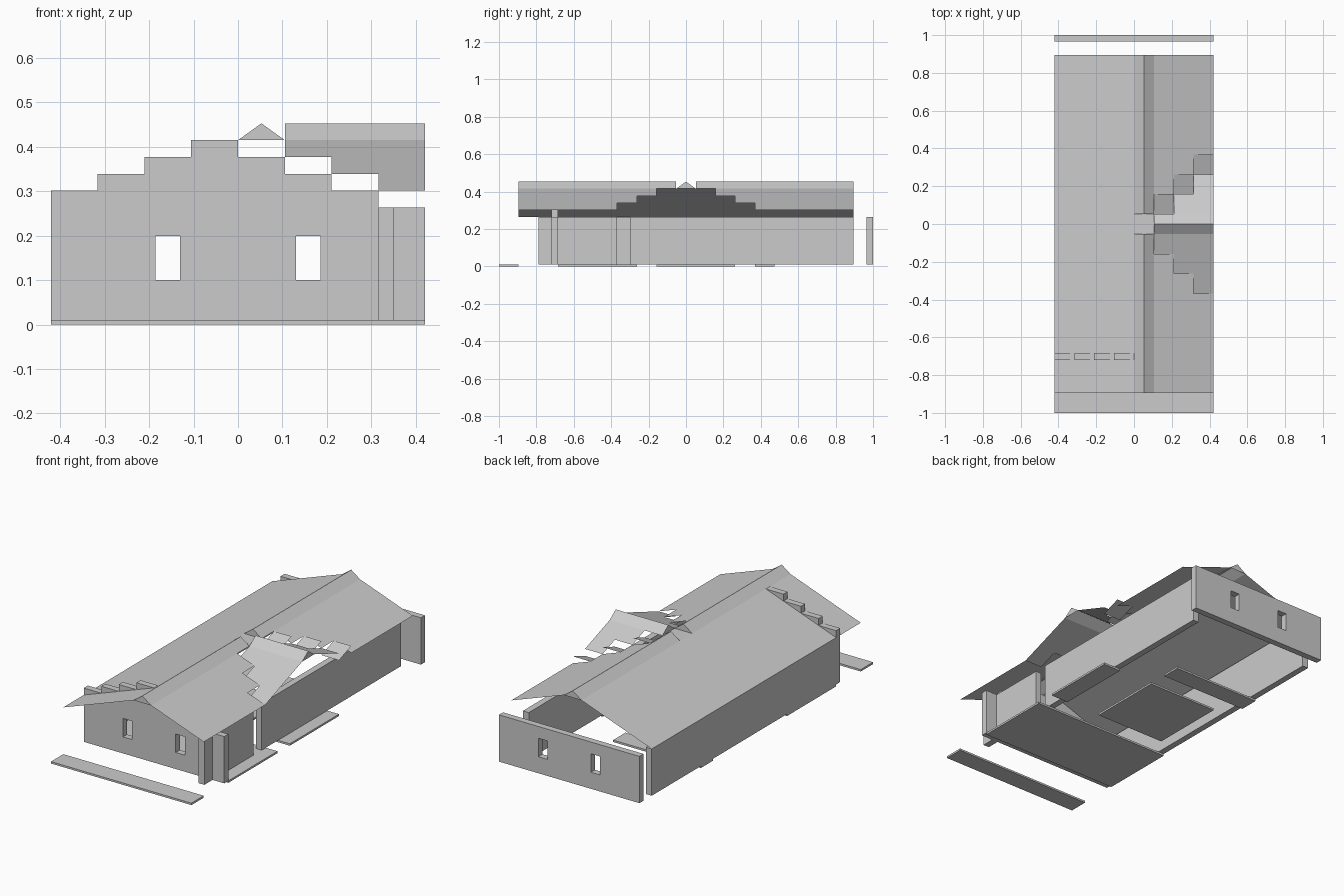
import bpy

if "Cube" in bpy.data.objects:
    bpy.data.objects.remove(bpy.data.objects["Cube"])

U = 2 / 19            # grid cell
H = 0.0378            # roof rise per cell
F = 0.0105            # floor thickness
W = 0.264             # wall top / left eave height
T = 0.035             # wall thickness
R = W + 4 * H         # height at the foot of the ridge cap


def mesh(name, verts, faces):
    me = bpy.data.meshes.new(name)
    me.from_pydata(verts, [], faces)
    ob = bpy.data.objects.new(name, me)
    bpy.context.collection.objects.link(ob)
    return ob


def boxes(name, spans):
    """One object made of boxes given as (x0, x1, y0, y1, z0, z1)."""
    v, f = [], []
    for x0, x1, y0, y1, z0, z1 in spans:
        n = len(v)
        v += [(x, y, z) for z in (z0, z1) for x, y in ((x0, y0), (x1, y0), (x1, y1), (x0, y1))]
        f += [[n + i for i in q] for q in ((3, 2, 1, 0), (4, 5, 6, 7), (0, 1, 5, 4),
                                           (1, 2, 6, 5), (2, 3, 7, 6), (3, 0, 4, 7))]
    return mesh(name, v, f)


def panels(name, quads):
    """Sloped sheets; each is four corner points."""
    v = [p for q in quads for p in q]
    return mesh(name, v, [range(i, i + 4) for i in range(0, len(v), 4)])


def slope_x(x0, x1, y0, y1, z0, z1):
    return [(x0, y0, z0), (x1, y0, z1), (x1, y1, z1), (x0, y1, z0)]


def slope_y(x0, x1, y0, y1, z0, z1):
    return [(x0, y0, z0), (x1, y0, z0), (x1, y1, z1), (x0, y1, z1)]


def cut_windows(wall, y):
    cutter = boxes("window_cutter", [(s * 1.5 * U - 0.0275, s * 1.5 * U + 0.0275,
                                      y - 0.1, y + 0.1, 0.1, 0.2) for s in (-1, 1)])
    cutter.hide_render = True
    cutter.hide_viewport = True
    m = wall.modifiers.new("windows", 'BOOLEAN')
    m.object = cutter
    m.solver = 'EXACT'


# floor slabs
for i, (x0, x1, y0, y1) in enumerate([(-4, 4, -9.5, -8.5), (-4, 4, -6.5, -2.5), (3, 4, -1.5, 2.5),
                                      (-3, 1, -1.5, 2.5), (-4, 1, 3.5, 4.5)]):
    boxes(f"floor_{i}", [(x0 * U, x1 * U, y0 * U, y1 * U, 0, F)])

# end walls with windows
yf = -6.5 * U
front = boxes("front_wall", [(-4 * U, 4 * U, yf - T, yf, F, W)])
cut_windows(front, yf)
back = boxes("back_wall", [(-4 * U, 4 * U, 1 - T, 1, F, W)])
cut_windows(back, 1)

# stepped gable blocks on the front wall
boxes("front_gable", [((i - 4) * U, (i - 3) * U, yf - T, yf, W, W + n * H)
                      for i, n in enumerate((1, 2, 3, 4, 3, 2, 1))])

# side walls, the right one with a door gap
boxes("left_wall", [(-4 * U, -4 * U + T, yf - T, 8.5 * U, F, W)])
boxes("right_wall", [(3 * U, 3 * U + T, -7.5 * U, -3.5 * U, F, W),
                     (3 * U, 3 * U + T, -2.5 * U - T, 8.5 * U, F, W)])

# main roof, with a stepped opening on the right side
E = 8.5 * U
panels("roof_left", [slope_x(-4 * U, 0, -E, E, W, R)])
right = []
for k in range(3):
    a = (k + 1.5) * U
    for y0, y1 in ((-E, -a), (a, E)):
        right.append(slope_x((k + 1) * U, (k + 2) * U, y0, y1, R - k * H, R - (k + 1) * H))
panels("roof_right", right)


# ridge caps with closed triangular ends
def ridge(name, a, b, along_x):
    c = 0 if along_x else U / 2
    pts = [(t, c + o, z) for t in (a, b) for o, z in ((-U / 2, R), (0, R + H), (U / 2, R))]
    if not along_x:
        pts = [(o, t, z) for t, o, z in pts]
    mesh(name, pts, [(0, 1, 4, 3), (1, 2, 5, 4), (0, 2, 1), (3, 4, 5)])


ridge("ridge_front", -E, -U / 2, False)
ridge("ridge_back", U / 2, E, False)
ridge("ridge_cross", U, 4 * U, True)
panels("ridge_crossing", [slope_x(0, U, -U / 2, U / 2, R, R)])

# cross gable slopes
for s, side in ((-1, "front"), (1, "back")):
    panels("cross_slope_" + side, [
        slope_y((k + 2) * U, 4 * U, s * (k + .5) * U, s * (k + 1.5) * U, R - k * H, R - (k + 1) * H)
        for k in range(2)])

# valley tiles, all tilted toward the front
for s, side in ((-1, "front"), (1, "back")):
    panels("valley_tiles_" + side, [
        slope_y((k + 1) * U, (k + 2) * U, (s * (k + 1) - .5) * U, (s * (k + 1) + .5) * U,
                R - (k + 1) * H, R - k * H) if s > 0 else
        slope_y((k + 1) * U, (k + 2) * U, -(k + 1.5) * U, -(k + .5) * U,
                R - (k + 1) * H, R - k * H)
        for k in range(3)])
